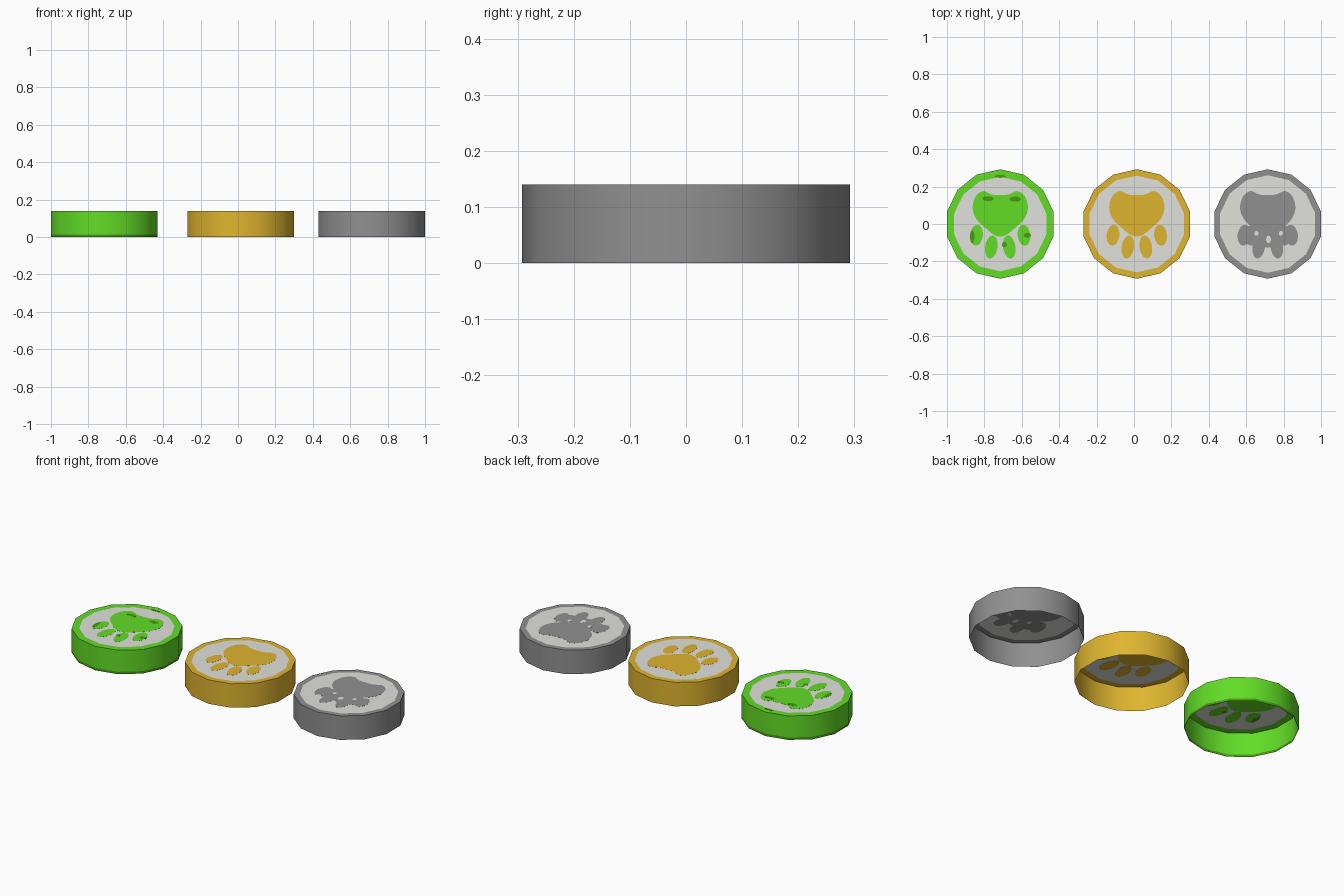
import bpy, bmesh, math

if "Cube" in bpy.data.objects:
    bpy.data.objects.remove(bpy.data.objects["Cube"])

H, R, SIDES = 0.1395, 0.2925, 14


def material(name, rgb):
    m = bpy.data.materials.new(name)
    lin = [(c / 255 / 12.92) if c < 11 else ((c / 255 + 0.055) / 1.055) ** 2.4 for c in rgb]
    m.diffuse_color = (*lin, 1)
    m.use_nodes = True
    m.node_tree.nodes["Principled BSDF"].inputs["Base Color"].default_value = m.diffuse_color
    return m


green = material("green", (98, 221, 38))
dark_green = material("dark_green", (70, 155, 18))
gold = material("gold", (223, 181, 47))
grey = material("grey", (144, 144, 144))
pale = material("pale_grey", (225, 225, 220))


def finish(bm, name, mats):
    me = bpy.data.meshes.new(name)
    bm.to_mesh(me)
    bm.free()
    ob = bpy.data.objects.new(name, me)
    bpy.context.collection.objects.link(ob)
    for m in mats:
        me.materials.append(m)
    return ob


def cup(name, cx, main, rim, base):
    """Open-bottomed 14-sided cap: wall, coloured rim, pale field."""
    bm = bmesh.new()

    def ring(r, z):
        return [bm.verts.new((cx + r * math.cos(a), r * math.sin(a), z))
                for a in (math.pi / 2 + 2 * math.pi * i / SIDES for i in range(SIDES))]

    rings = [ring(R, 0), ring(R, 0.014), ring(R, H), ring(R - rim, H)]
    for k in range(3):
        a, b = rings[k], rings[k + 1]
        for i in range(SIDES):
            j = (i + 1) % SIDES
            bm.faces.new((a[i], a[j], b[j], b[i])).material_index = 2 if k == 0 else 0
    bm.faces.new(rings[3]).material_index = 1
    ob = finish(bm, name, [main, pale, base])
    bpy.context.view_layer.objects.active = ob
    ob.select_set(True)
    bpy.ops.object.shade_smooth_by_angle(angle=math.radians(30))
    ob.select_set(False)


def smooth_loop(pts, n=4):
    """Closed Catmull-Rom curve through the points."""
    out, c = [], len(pts)
    for i in range(c):
        p = [pts[(i + k - 1) % c] for k in range(4)]
        for s in range(n):
            t = s / n
            out.append([0.5 * (2 * p[1][d] + (p[2][d] - p[0][d]) * t
                        + (2 * p[0][d] - 5 * p[1][d] + 4 * p[2][d] - p[3][d]) * t * t
                        + (3 * p[1][d] - p[0][d] - 3 * p[2][d] + p[3][d]) * t ** 3)
                        for d in (0, 1)])
    return out


def oval(x, y, rx, ry, tilt=0):
    c, s = math.cos(tilt), math.sin(tilt)
    return [(x + rx * math.cos(a) * c - ry * math.sin(a) * s,
             y + rx * math.cos(a) * s + ry * math.sin(a) * c)
            for a in (2 * math.pi * i / 20 for i in range(20))]


def plates(name, cx, outlines, mat, half):
    """Thin painted plates showing on both sides of the cap's top."""
    bm = bmesh.new()
    for pts in outlines:
        lo = [bm.verts.new((cx + x, y, H - half)) for x, y in pts]
        hi = [bm.verts.new((cx + x, y, H + half)) for x, y in pts]
        bm.faces.new(hi)
        bm.faces.new(lo[::-1])
        for i in range(len(pts)):
            j = (i + 1) % len(pts)
            bm.faces.new((lo[i], lo[j], hi[j], hi[i]))
    bmesh.ops.recalc_face_normals(bm, faces=bm.faces[:])
    finish(bm, name, [mat])


# Heart-shaped main pad, mirrored half outline
half_pad = [(0, 0.155), (-0.045, 0.158), (-0.09, 0.176), (-0.13, 0.15), (-0.148, 0.09),
            (-0.13, 0.03), (-0.075, -0.025), (-0.025, -0.062)]
pad = smooth_loop(half_pad + [(-x, y) for x, y in half_pad[:0:-1]])

# Toes
toes = []
for s in (-1, 1):
    toes.append(oval(s * 0.127, -0.06, 0.034, 0.056, s * 0.12))
    toes.append(oval(s * 0.048, -0.123, 0.033, 0.062, s * 0.15))

# Caps
GX, YX, SX = -0.715, 0.015, 0.715
cup("green_cap", GX, green, 0.04, dark_green)
cup("gold_cap", YX, gold, 0.034, gold)
cup("grey_cap", SX, grey, 0.032, grey)

# Paw prints
plates("green_paw", GX, [pad] + toes, green, 0.0005)
plates("gold_paw", YX, [pad] + toes, gold, 0.0005)

# Dark stains on the green print
stains = [oval(0.0, 0.255, 0.03, 0.008), oval(-0.065, 0.135, 0.03, 0.013),
          oval(0.08, 0.133, 0.03, 0.014), oval(-0.15, -0.068, 0.012, 0.035),
          oval(0.022, -0.11, 0.013, 0.015), oval(0.145, -0.06, 0.02, 0.012)]
plates("green_stains", GX, stains, dark_green, 0.0008)

# Grey print: pad and toes run together, with pale gaps
half_web = [(0, 0.06), (-0.1, 0.04), (-0.09, 0.0), (-0.12, -0.03), (-0.12, -0.1),
            (-0.06, -0.12), (-0.02, -0.125)]
web = smooth_loop(half_web + [(-x, y) for x, y in half_web[:0:-1]])
plates("grey_paw", SX, [pad, web] + toes, grey, 0.0005)
plates("grey_paw_gaps", SX, [oval(-0.06, -0.05, 0.011, 0.013), oval(0.07, -0.05, 0.011, 0.013),
                             oval(0.004, -0.082, 0.013, 0.02)], pale, 0.0008)
